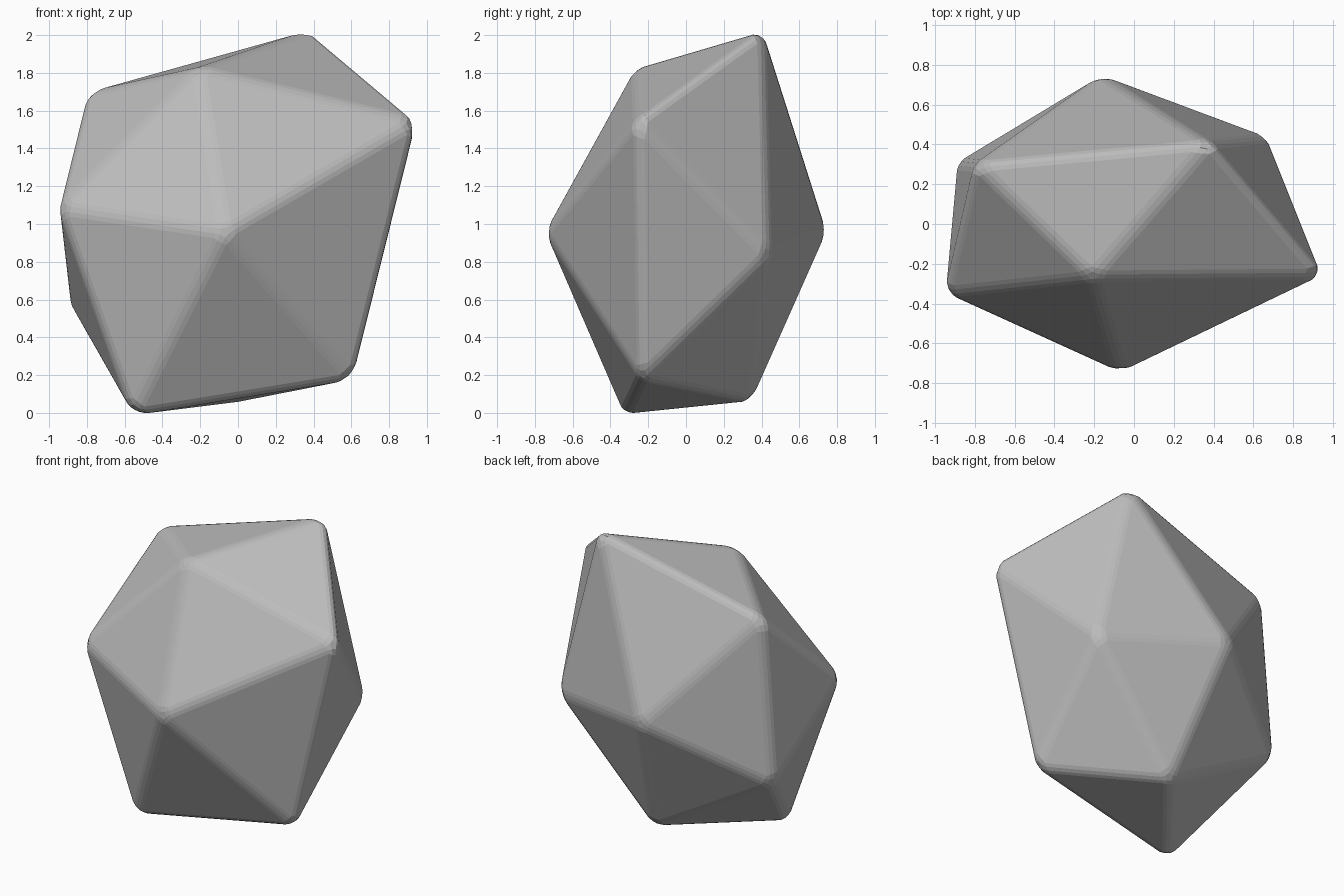
import bpy
import bmesh

# Remove the default cube
cube = bpy.data.objects.get("Cube")
if cube:
    bpy.data.objects.remove(cube, do_unlink=True)

# Plain stone colour
stone = bpy.data.materials.new("stone_grey")
stone.use_nodes = True
grey = (0.5, 0.5, 0.5, 1.0)
stone.diffuse_color = grey
stone.node_tree.nodes["Principled BSDF"].inputs["Base Color"].default_value = grey

# Corners of an uneven twenty-sided rock: two tips, two staggered rings
front_tip = (-0.07, -0.75, 0.95)
back_tip = (-0.16, 0.75, 0.95)
front_ring = [(0.95, -0.26, 1.54), (-0.21, -0.27, 1.82), (-0.95, -0.35, 1.08),
              (-0.56, -0.33, -0.02), (0.61, -0.24, 0.17)]
back_ring = [(0.38, 0.41, 2.02), (-0.80, 0.30, 1.69), (-0.89, 0.31, 0.56),
             (0.0, 0.35, 0.05), (0.67, 0.44, 0.83)]

bm = bmesh.new()
tip_f, tip_b = bm.verts.new(front_tip), bm.verts.new(back_tip)
fr = [bm.verts.new(p) for p in front_ring]
bk = [bm.verts.new(p) for p in back_ring]
for i in range(5):
    j = (i + 1) % 5
    bm.faces.new((tip_f, fr[i], fr[j]))
    bm.faces.new((fr[i], bk[i], fr[j]))
    bm.faces.new((bk[i], bk[j], fr[j]))
    bm.faces.new((tip_b, bk[j], bk[i]))
bmesh.ops.recalc_face_normals(bm, faces=bm.faces)

# Softly worn edges
bmesh.ops.bevel(bm, geom=list(bm.edges), offset=0.04, offset_type='OFFSET',
                segments=3, profile=0.5, affect='EDGES', clamp_overlap=True)

# Rest the rock on the ground
low = min(v.co.z for v in bm.verts)
bmesh.ops.translate(bm, verts=bm.verts, vec=(0, 0, -low))

mesh = bpy.data.meshes.new("rock")
bm.to_mesh(mesh)
bm.free()
mesh.materials.append(stone)
rock = bpy.data.objects.new("rock", mesh)
bpy.context.collection.objects.link(rock)
